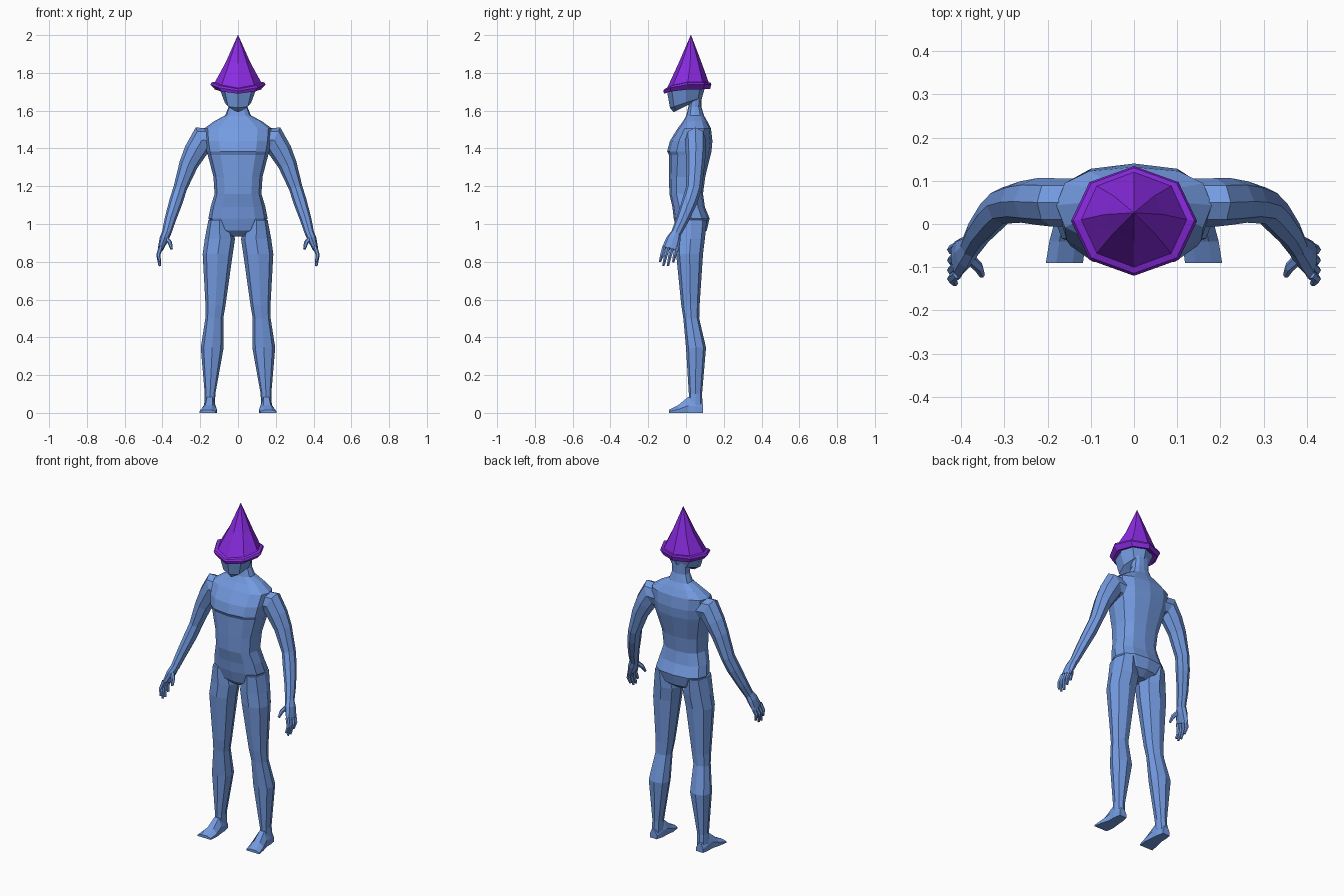
import bpy, bmesh, math
from mathutils import Vector


def material(name, rgb):
    m = bpy.data.materials.new(name)
    m.diffuse_color = (*rgb, 1)
    return m


BLUE = material("body blue", (0.174, 0.328, 0.753))
PURPLE = material("hat purple", (0.254, 0.024, 0.759))


def loft(name, rings, mat, mirror=False):
    """Skin a list of equal-length point rings and cap both ends."""
    bm = bmesh.new()
    vs = [[bm.verts.new(p) for p in r] for r in rings]
    n = len(rings[0])
    for a, b in zip(vs, vs[1:]):
        for i in range(n):
            j = (i + 1) % n
            bm.faces.new((a[i], a[j], b[j], b[i]))
    bm.faces.new(vs[0])
    bm.faces.new(vs[-1])
    bmesh.ops.recalc_face_normals(bm, faces=bm.faces)
    me = bpy.data.meshes.new(name)
    bm.to_mesh(me)
    bm.free()
    me.materials.append(mat)
    ob = bpy.data.objects.new(name, me)
    bpy.context.collection.objects.link(ob)
    if mirror:
        ob.modifiers.new("mirror", 'MIRROR')
    return ob


def sq(v, p):
    return math.copysign(abs(v) ** p, v)


def section(x0, x1, yf, yb, zf, zb, n=8, p=0.85):
    """Rounded cross-section with its own front and back height."""
    pts = []
    for i in range(n):
        a = math.tau * i / n
        u, w = sq(math.sin(a), p), sq(-math.cos(a), p)
        t = (w + 1) / 2
        pts.append(((x0 + x1) / 2 + (x1 - x0) / 2 * u,
                    yf + (yb - yf) * t, zf + (zb - zf) * t))
    return pts


def tube(path, n=8):
    """Rings across a path of (x, y, z, side radius, fore-aft radius)."""
    c = [Vector(q[:3]) for q in path]
    rings = []
    for i, q in enumerate(path):
        t = (c[min(i + 1, len(c) - 1)] - c[max(i - 1, 0)]).normalized()
        u = t.cross(Vector((0, 1, 0))).normalized()
        v = u.cross(t)
        rings.append([c[i] + u * q[3] * math.cos(math.tau * k / n)
                      + v * q[4] * math.sin(math.tau * k / n) for k in range(n)])
    return rings


# Torso and neck: z, half width, front y, back y
torso = [(.935, .04, -.02, .07), (.965, .11, -.05, .11), (1.03, .157, -.065, .125),
         (1.09, .145, -.072, .1), (1.16, .124, -.088, .09), (1.25, .13, -.09, .102),
         (1.365, .16, -.09, .13), (1.385, .166, -.1, .135), (1.44, .175, -.085, .14),
         (1.505, .18, -.045, .132), (1.545, .125, -.015, .112), (1.575, .068, .002, .095),
         (1.62, .05, .012, .082), (1.71, .05, .02, .085)]
loft("torso", [section(-w, w, f, b, z, z, 12, .8) for z, w, f, b in torso], BLUE)

# Head: half width, front y, back y, front z, back z
head = [(.028, -.066, .06, 1.592, 1.655), (.07, -.085, .085, 1.615, 1.67),
        (.095, -.1, .1, 1.70, 1.72), (.085, -.075, .09, 1.75, 1.75),
        (.05, -.035, .07, 1.81, 1.81)]
loft("head", [section(-w, w, f, b, zf, zb) for w, f, b, zf, zb in head], BLUE)

# Legs: z, inner x, outer x, front y, back y
legs = [(1.02, .04, .157, -.055, .11), (.92, .016, .176, -.052, .1),
        (.84, .028, .187, -.052, .09), (.57, .066, .172, -.025, .072),
        (.50, .078, .173, -.014, .07), (.345, .076, .197, .0, .106),
        (.10, .12, .176, .015, .085), (.03, .122, .18, .015, .088)]
loft("leg", [section(a, b, f, k, z, z) for z, a, b, f, k in legs], BLUE, True)

# Feet: y, inner x, outer x, top z
feet = [(.09, .13, .176, .05), (.05, .12, .182, .08), (.012, .118, .182, .085),
        (-.04, .112, .196, .042), (-.09, .118, .204, .016)]
loft("foot", [[(a, y, 0), (b, y, 0), (b, y, z * .45), (b * .72 + a * .28, y, z),
               (b * .28 + a * .72, y, z), (a, y, z * .45)] for y, a, b, z in feet], BLUE, True)

# Arms from inside the shoulder to the wrist
arm = [(.12, .05, 1.44, .065, .055), (.19, .05, 1.445, .074, .056),
       (.226, .052, 1.385, .06, .054), (.262, .051, 1.315, .05, .048),
       (.306, .042, 1.19, .036, .042), (.328, .02, 1.12, .036, .041),
       (.36, -.02, 1.02, .03, .033), (.38, -.055, .945, .024, .027)]
loft("arm", tube(arm), BLUE, True)

# Hands: palm, four fingers and a thumb
palm = [(.378, -.052, .955, .024, .026), (.392, -.066, .92, .024, .038),
        (.41, -.083, .868, .015, .045)]
loft("palm", tube(palm), BLUE, True)
for i, (y0, y1, z1) in enumerate([(-.116, -.138, .80), (-.094, -.12, .778),
                                  (-.072, -.096, .778), (-.051, -.068, .798)]):
    finger = [(.408, y0, .88, .012, .011), (.422, (y0 + y1) / 2, .835, .011, .011),
              (.414, y1, z1, .007, .007)]
    loft("finger_%d" % (i + 1), tube(finger, 6), BLUE, True)
thumb = [(.385, -.075, .93, .013, .014), (.36, -.1, .90, .012, .012),
         (.352, -.118, .868, .007, .008)]
loft("thumb", tube(thumb, 6), BLUE, True)


# Hat: eight-sided cone with a tilted brim that rises at the sides
def hat_ring(rx, ry, cy, zf, zs, zb):
    pts = []
    for i in range(8):
        a = math.tau * i / 8
        s, c = math.sin(a), -math.cos(a)
        z = zs + ((zf - zs) if c < 0 else (zb - zs)) * c * c
        pts.append((rx * s, cy + ry * c, z))
    return pts


loft("hat", [hat_ring(.09, .095, .003, 1.70, 1.725, 1.725),
             hat_ring(.122, .122, .006, 1.69, 1.712, 1.715),
             hat_ring(.146, .127, .007, 1.705, 1.738, 1.74),
             hat_ring(.14, .122, .008, 1.715, 1.75, 1.75),
             hat_ring(.122, .11, .01, 1.72, 1.752, 1.75),
             hat_ring(.068, .062, .022, 1.85, 1.85, 1.85),
             hat_ring(.001, .001, .026, 2, 2, 2)], PURPLE)
